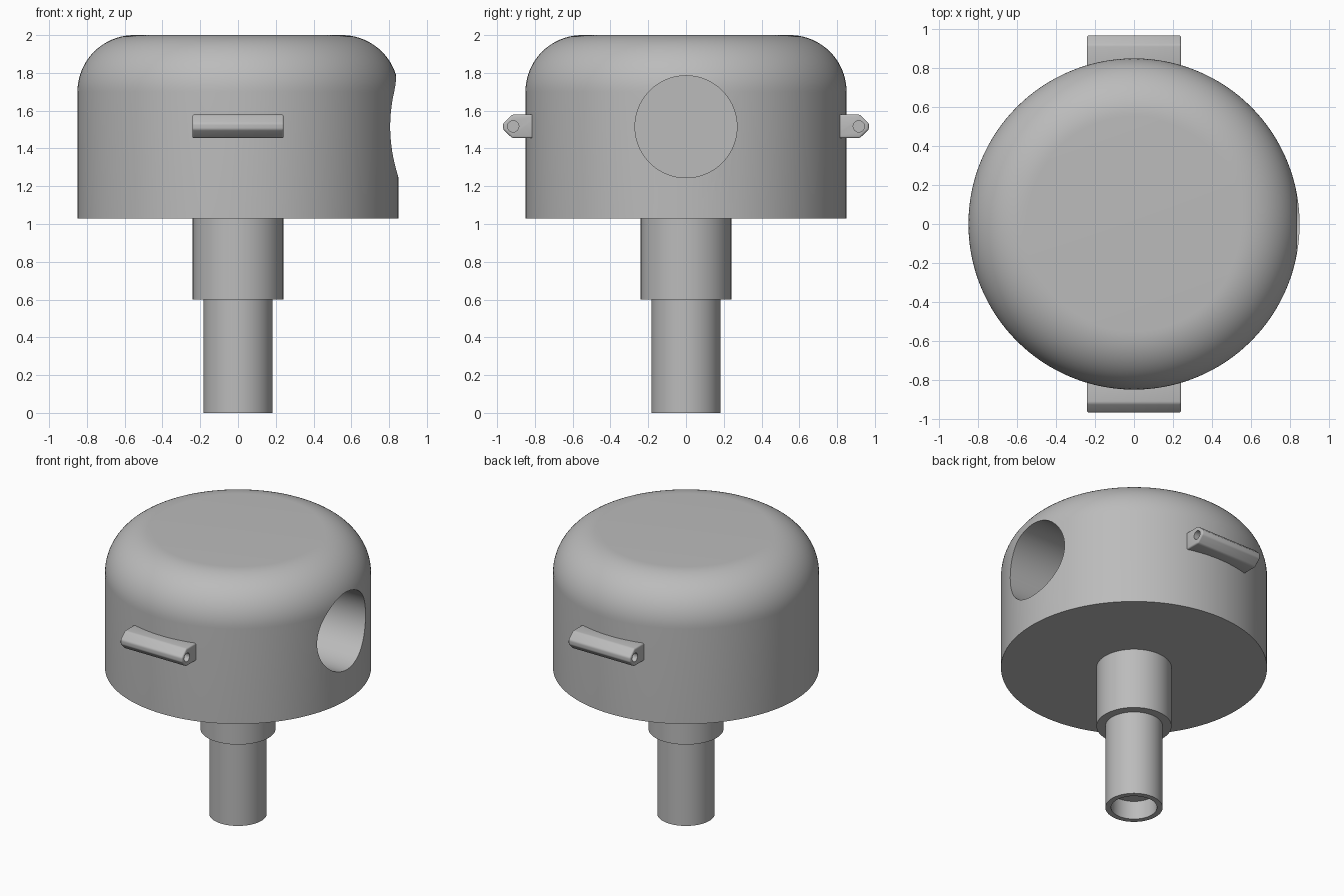
import bpy, bmesh
from math import cos, sin, pi, radians
from mathutils import Matrix, Vector

cube = bpy.data.objects.get("Cube")
if cube:
    bpy.data.objects.remove(cube, do_unlink=True)

grey = bpy.data.materials.new("plain grey")
grey.use_nodes = True
colour = (0.5, 0.5, 0.5, 1)
grey.diffuse_color = colour
grey.node_tree.nodes["Principled BSDF"].inputs["Base Color"].default_value = colour


def make_object(name, bm):
    bmesh.ops.recalc_face_normals(bm, faces=bm.faces)
    mesh = bpy.data.meshes.new(name)
    bm.to_mesh(mesh)
    bm.free()
    mesh.materials.append(grey)
    obj = bpy.data.objects.new(name, mesh)
    bpy.context.collection.objects.link(obj)
    return obj


def lathe(name, profile, steps=128):
    """Spin a closed (radius, height) outline that starts and ends on the axis."""
    bm = bmesh.new()
    rings = []
    for r, z in profile:
        if r == 0:
            rings.append([bm.verts.new((0, 0, z))] * steps)
        else:
            rings.append([bm.verts.new((r * cos(2 * pi * i / steps), r * sin(2 * pi * i / steps), z))
                          for i in range(steps)])
    for a, b in zip(rings, rings[1:]):
        for i in range(steps):
            j = (i + 1) % steps
            corners = list(dict.fromkeys((a[i], a[j], b[j], b[i])))
            bm.faces.new(corners)
    return make_object(name, bm)


def cut_along_x(obj, radius, x_from, x_to, y, z, steps):
    """Drill a round blind hole parallel to x."""
    bm = bmesh.new()
    place = Matrix.Translation(((x_from + x_to) / 2, y, z)) @ Matrix.Rotation(pi / 2, 4, "Y")
    bmesh.ops.create_cone(bm, cap_ends=True, segments=steps, radius1=radius, radius2=radius,
                          depth=abs(x_to - x_from), matrix=place)
    cutter = make_object("hole_cutter", bm)
    cutter.hide_render = True
    mod = obj.modifiers.new("hole", "BOOLEAN")
    mod.operation = "DIFFERENCE"
    mod.solver = "EXACT"
    mod.object = cutter
    bpy.context.view_layer.objects.active = obj
    bpy.ops.object.modifier_apply(modifier=mod.name)
    bpy.data.objects.remove(cutter, do_unlink=True)


def smooth(obj):
    bpy.ops.object.select_all(action="DESELECT")
    obj.select_set(True)
    bpy.context.view_layer.objects.active = obj
    bpy.ops.object.shade_smooth_by_angle(angle=radians(30))


# Round housing with a large top fillet and a port on its left side
fillet = 0.3
arc = [(0.55 + fillet * cos(t * pi / 40), 1.7 + fillet * sin(t * pi / 40)) for t in range(21)]
housing = lathe("housing", [(0, 1.03), (0.85, 1.03)] + arc + [(0, 2)])
cut_along_x(housing, 0.27, 0.4, 1.0, 0, 1.515, 96)
smooth(housing)

# Stem: wide collar, then a narrower tube with a shallow socket
smooth(lathe("stem_collar", [(0, 0.6), (0.24, 0.6), (0.24, 1.04), (0, 1.04)], 64))
smooth(lathe("stem_tube", [(0, 0.13), (0.147, 0.13), (0.147, 0), (0.183, 0), (0.183, 0.61), (0, 0.61)], 64))

# Pointed lugs on front and back, each drilled at both ends
outline = [(0.78, -0.0625), (0.92, -0.0625), (0.968, -0.016),
           (0.968, 0.016), (0.92, 0.0625), (0.78, 0.0625)]
for name, side in (("front_lug", -1), ("back_lug", 1)):
    bm = bmesh.new()
    end = bm.faces.new([bm.verts.new((-0.242, side * y, 1.517 + z)) for y, z in outline])
    grown = bmesh.ops.extrude_face_region(bm, geom=[end], use_keep_orig=True)
    moved = [v for v in grown["geom"] if isinstance(v, bmesh.types.BMVert)]
    bmesh.ops.translate(bm, verts=moved, vec=Vector((0.484, 0, 0)))
    bmesh.ops.recalc_face_normals(bm, faces=bm.faces)
    bmesh.ops.bevel(bm, geom=bm.edges[:], offset=0.01, segments=3, profile=0.5, affect="EDGES")
    lug = make_object(name, bm)
    for x in (-1, 1):
        cut_along_x(lug, 0.03, x * 0.18, x * 0.3, side * 0.915, 1.517, 24)
    smooth(lug)
